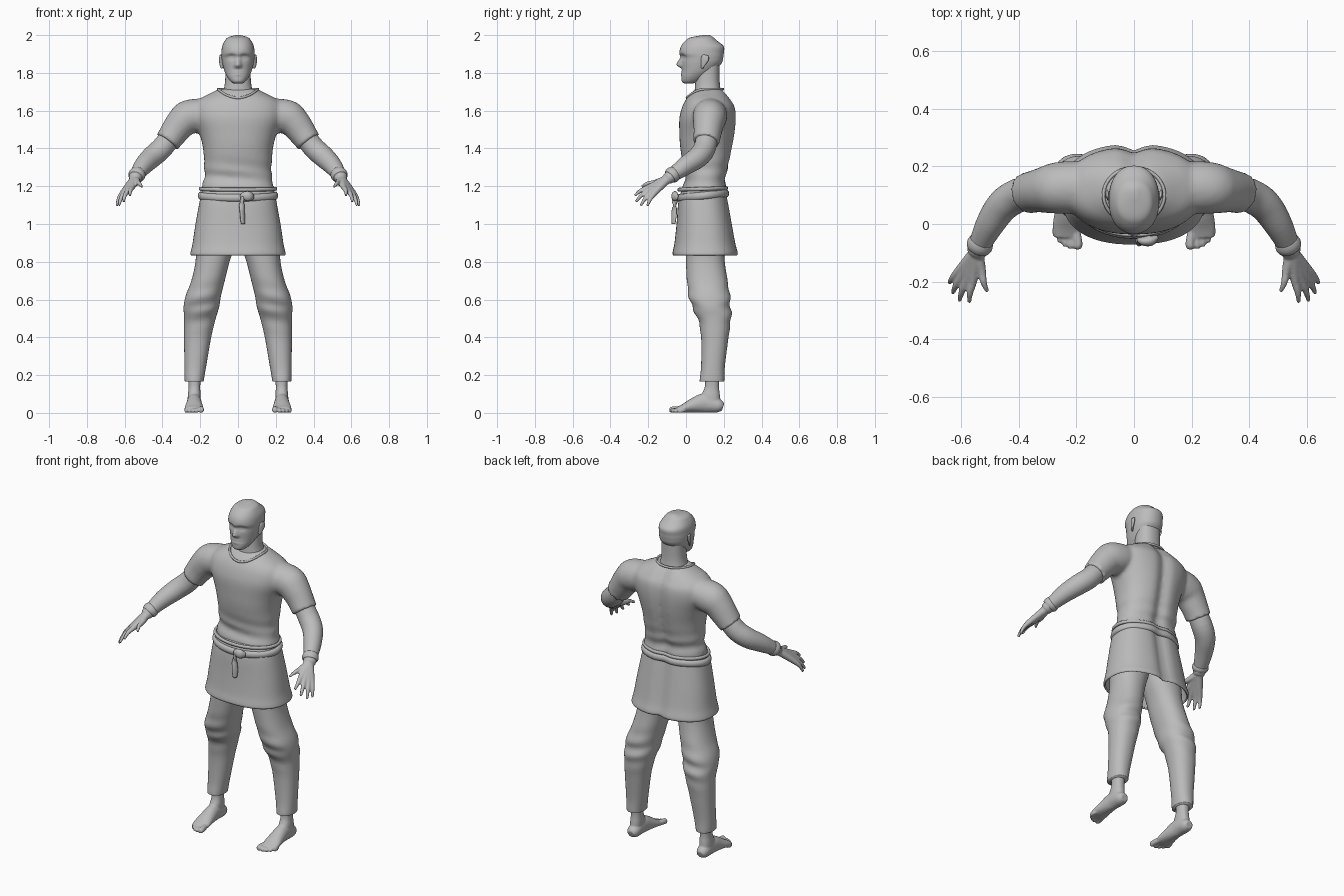
import bpy, bmesh, math
from mathutils import Vector

if "Cube" in bpy.data.objects:
    bpy.data.objects.remove(bpy.data.objects["Cube"])

GREY = bpy.data.materials.new("plain grey")
GREY.use_nodes = True
GREY.diffuse_color = (0.5, 0.5, 0.5, 1)
GREY.node_tree.nodes["Principled BSDF"].inputs["Base Color"].default_value = (0.5, 0.5, 0.5, 1)


def gauss(d, width):
    return math.exp(-(d / width) ** 2)


def spline(rows, steps):
    """Catmull-Rom through rows of numbers."""
    out = []
    for i in range(len(rows) - 1):
        a, b, c, d = (rows[max(0, min(len(rows) - 1, i + j))] for j in (-1, 0, 1, 2))
        for s in range(steps):
            t = s / steps
            out.append([q + t * (r - p) / 2 + t * t * (2 * p - 5 * q + 4 * r - s3) / 2
                        + t ** 3 * (3 * q - p - 3 * r + s3) / 2
                        for p, q, r, s3 in zip(a, b, c, d)])
    return out + [list(rows[-1])]


def skin(bm, rings, caps=True, closed=False):
    loops = [[bm.verts.new(p) for p in ring] for ring in rings]
    n = len(loops[0])
    pairs = list(zip(loops, loops[1:])) + ([(loops[-1], loops[0])] if closed else [])
    for a, b in pairs:
        for i in range(n):
            bm.faces.new((a[i], a[(i + 1) % n], b[(i + 1) % n], b[i]))
    if caps and not closed:
        bm.faces.new(loops[0][::-1])
        bm.faces.new(loops[-1])


def column(bm, rows, segs=48, steps=4, power=2.3, bump=None, caps=True):
    """Level rings; each row is z, x min, x max, y min, y max."""
    rings = []
    for z, x0, x1, y0, y1 in spline(rows, steps):
        ring = []
        for i in range(segs):
            a = math.tau * i / segs
            c, s = math.cos(a), math.sin(a)
            p = Vector(((x0 + x1) / 2 + (x1 - x0) / 2 * math.copysign(abs(c) ** (2 / power), c),
                        (y0 + y1) / 2 + (y1 - y0) / 2 * math.copysign(abs(s) ** (2 / power), s), z))
            if bump:
                bump(p, s)
            ring.append(p)
        rings.append(ring)
    skin(bm, rings, caps)


def tube(bm, rows, segs=16, steps=4, closed=False):
    """Rings across a path; each row is x, y, z, side radius, upright radius."""
    rows = rows if closed else spline(rows, steps)
    pts = [Vector(r[:3]) for r in rows]
    n, rings = len(pts), []
    for i, (p, r) in enumerate(zip(pts, rows)):
        ahead = pts[(i + 1) % n] if closed else pts[min(i + 1, n - 1)]
        behind = pts[i - 1] if closed else pts[max(i - 1, 0)]
        t = (ahead - behind).normalized()
        side = t.cross(Vector((0, 0, 1))).normalized()
        up = side.cross(t)
        rings.append([p + side * r[3] * math.cos(math.tau * k / segs)
                      + up * r[4] * math.sin(math.tau * k / segs) for k in range(segs)])
    skin(bm, rings, closed=closed)


def finish(name, bm, mirror=False, voxel=0, smooth=3, thick=0):
    bmesh.ops.recalc_face_normals(bm, faces=bm.faces)
    for f in bm.faces:
        f.smooth = True
    me = bpy.data.meshes.new(name)
    bm.to_mesh(me)
    bm.free()
    me.materials.append(GREY)
    ob = bpy.data.objects.new(name, me)
    bpy.context.collection.objects.link(ob)
    if mirror:
        ob.modifiers.new("mirror", 'MIRROR').use_mirror_merge = False
    if thick:
        ob.modifiers.new("cloth", 'SOLIDIFY').thickness = thick
    if voxel:
        m = ob.modifiers.new("blend", 'REMESH')
        m.mode, m.voxel_size, m.use_smooth_shade = 'VOXEL', voxel, True
        m = ob.modifiers.new("soften", 'SMOOTH')
        m.factor, m.iterations = 0.5, smooth
    return ob


def even(rows):
    """Rows of z, half width, y min, y max centred on x."""
    return [(z, -w, w, a, b) for z, w, a, b in rows]


# Head with face modelled by soft bumps
def face(p, s):
    if s < -0.2:
        x, z = abs(p.x), p.z
        p.y -= 0.028 * gauss(x, 0.013) * gauss(z - 1.842, 0.014 if z < 1.842 else 0.036)
        p.y -= 0.008 * gauss(x - 0.013, 0.008) * gauss(z - 1.838, 0.010)
        p.y += 0.013 * gauss(x - 0.034, 0.018) * gauss(z - 1.886, 0.013)
        p.y -= 0.007 * gauss(x - 0.034, 0.012) * gauss(z - 1.883, 0.007)
        p.y -= 0.007 * gauss(x, 0.024) * gauss(z - 1.799, 0.012)
        p.y += 0.006 * gauss(x, 0.026) * gauss(z - 1.800, 0.004)

bm = bmesh.new()
column(bm, even([(1.743, .022, -.008, .03), (1.755, .04, -.022, .07), (1.78, .058, -.024, .11),
                 (1.81, .072, -.02, .15), (1.85, .083, -.022, .188), (1.88, .087, -.022, .197),
                 (1.905, .088, -.034, .2), (1.94, .084, -.027, .2), (1.97, .07, -.004, .165),
                 (1.988, .053, .025, .145), (2, .014, .09, .125)]), 64, 6, 2.2, face)
finish("head", bm)

bm = bmesh.new()
column(bm, even([(1.62, .11, .03, .2), (1.7, .08, .045, .185), (1.76, .068, .05, .178),
                 (1.86, .066, .06, .178)]), 32)
finish("neck", bm)

bm = bmesh.new()
tube(bm, [(.083, .085, 1.825, .004, .008), (.088, .09, 1.845, .007, .014),
          (.092, .1, 1.875, .008, .022), (.093, .105, 1.895, .004, .014)], 12)
finish("ears", bm, mirror=True)


# Shirt body with spine groove and waist folds, blended with both sleeves
def back_groove(p, s):
    if s > 0:
        p.y -= 0.022 * gauss(p.x, 0.035)

def shirt_folds(p, s):
    back_groove(p, s)
    fold = 0.005 * math.sin(p.z * 75 + p.x * 9) * gauss(p.z - 1.26, 0.07)
    p.y += fold * s
    p.x += fold * math.copysign(1, p.x) * (1 - abs(s))

bm = bmesh.new()
column(bm, even([(1.165, .188, -.02, .215), (1.195, .19, -.018, .216), (1.25, .178, -.004, .213),
                 (1.3, .178, -.012, .227), (1.4, .185, -.03, .248), (1.48, .205, -.035, .262),
                 (1.56, .235, -.035, .268), (1.62, .235, -.02, .262), (1.66, .205, 0, .238),
                 (1.69, .15, .025, .216), (1.715, .1, .05, .195)]), 64, 5, 2.3, shirt_folds)
for m in (-1, 1):
    tube(bm, [(m * x, y, z, r, q) for x, y, z, r, q in
              [(.12, .13, 1.6, .07, .07), (.2, .128, 1.58, .09, .086), (.265, .125, 1.563, .09, .092),
               (.3, .12, 1.535, .083, .083), (.335, .115, 1.49, .075, .076),
               (.366, .108, 1.446, .072, .069), (.374, .106, 1.435, .074, .071)]], 24)
finish("shirt", bm, voxel=.011, smooth=4)

# Neckline binding
bm = bmesh.new()
ring = [math.tau * i / 48 for i in range(48)]
tube(bm, [(.106 * math.cos(a), .1 + .096 * math.sin(a),
           1.714 - .046 * max(0, -math.sin(a)) ** 2, .006, .007) for a in ring], 8, closed=True)
finish("collar", bm)

# Open skirt of the tunic with a rolled hem
bm = bmesh.new()
column(bm, even([(1.19, .188, -.02, .212), (1.12, .203, -.04, .225), (1, .225, -.05, .246),
                 (.9, .24, -.061, .264), (.855, .25, -.07, .276), (.84, .252, -.071, .277),
                 (.832, .246, -.066, .272)]), 64, 4, 2.4, back_groove, caps=False)
finish("tunic_skirt", bm, thick=.01)

# Belt strands, knot and hanging end
bm = bmesh.new()
for z, tilt, r, h in ((1.15, .012, .014, .02), (1.186, .004, .008, .01)):
    tube(bm, [(.199 * math.cos(a), .092 + .13 * math.sin(a) - .016 * gauss(math.cos(a), .2) * (math.sin(a) > 0),
               z + tilt * math.sin(a), r, h) for a in ring], 12, closed=True)
finish("belt", bm)

bm = bmesh.new()
tube(bm, [(.015, -.055, 1.14, .008, .012), (.035, -.06, 1.148, .016, .024),
          (.06, -.057, 1.146, .018, .026), (.082, -.045, 1.143, .006, .012)], 14)
tube(bm, [(.025, -.058, 1.145, .016, .01), (.02, -.06, 1.1, .016, .009),
          (.024, -.064, 1.04, .017, .009), (.026, -.066, 1.0, .012, .007)], 12)
finish("belt_knot", bm)


# Trousers with creases about the knee
def knee_folds(p, s):
    p.y += s * .006 * math.sin(p.z * 70 + p.x * 12) * gauss(p.z - .56, .1)

bm = bmesh.new()
column(bm, [(.165, .182, .281, .073, .202), (.18, .18, .283, .073, .203), (.25, .168, .284, .08, .206),
            (.4, .142, .285, .08, .225), (.5, .118, .285, .062, .238), (.56, .1, .288, .032, .236),
            (.62, .09, .277, .015, .232), (.7, .07, .247, .005, .22), (.8, .045, .225, 0, .205),
            (.9, .01, .22, 0, .2), (1, -.01, .19, .02, .2)], 40, 5, 2.2, knee_folds)
finish("trouser_legs", bm, mirror=True)

# Bare feet: ankle, sole and five toes
bm = bmesh.new()
column(bm, [(.03, .2, .268, .07, .185), (.09, .198, .266, .08, .18),
            (.14, .2, .262, .1, .175), (.22, .195, .268, .1, .18)], 24)
tube(bm, [(.232, .196, .03, .022, .02), (.232, .17, .038, .036, .037), (.232, .1, .052, .038, .051),
          (.232, .04, .04, .044, .039), (.233, -.01, .025, .05, .024), (.233, -.045, .017, .045, .014)], 24)
for x, y, r in ((.196, -.088, .016), (.22, -.086, .012), (.239, -.079, .011),
                (.257, -.065, .0105), (.273, -.045, .01)):
    tube(bm, [(x * .7 + .07, .0, r + .006, r, r), (x, y + .03, r + .003, r, r),
              (x, y + .01, r, r, r), (x, y, r, r * .6, r * .6)], 12)
finish("feet", bm, mirror=True, voxel=.0045, smooth=2)

# Forearms and hands, each finger running from the wrist through its knuckle
bm = bmesh.new()
tube(bm, [(.335, .115, 1.49, .055, .055), (.4, .1, 1.405, .059, .058), (.455, .065, 1.355, .057, .057),
          (.5, 0, 1.31, .05, .05), (.535, -.07, 1.26, .039, .037), (.548, -.1, 1.237, .034, .03)], 24)
wrist = (.548, -.1, 1.237, .026, .024)
for knuckle, tip in (((.558, -.19, 1.198), (.572, -.273, 1.15)), ((.579, -.19, 1.183), (.606, -.266, 1.118)),
                     ((.597, -.18, 1.172), (.63, -.24, 1.097)), ((.61, -.165, 1.165), (.642, -.205, 1.095)),
                     ((.53, -.16, 1.22), (.509, -.235, 1.198))):
    mid = Vector(knuckle).lerp(Vector(tip), .55) + Vector((.004, -.002, .006))
    tube(bm, [wrist, (*knuckle, .016, .016), (*mid, .0115, .0115), (*tip, .007, .007)], 12)
finish("arms_and_hands", bm, mirror=True, voxel=.0055, smooth=2)

# Wristbands
bm = bmesh.new()
tube(bm, [(.53, -.06, 1.267, .043, .041), (.536, -.073, 1.259, .046, .043),
          (.541, -.084, 1.25, .042, .039)], 24)
finish("wristbands", bm, mirror=True)
